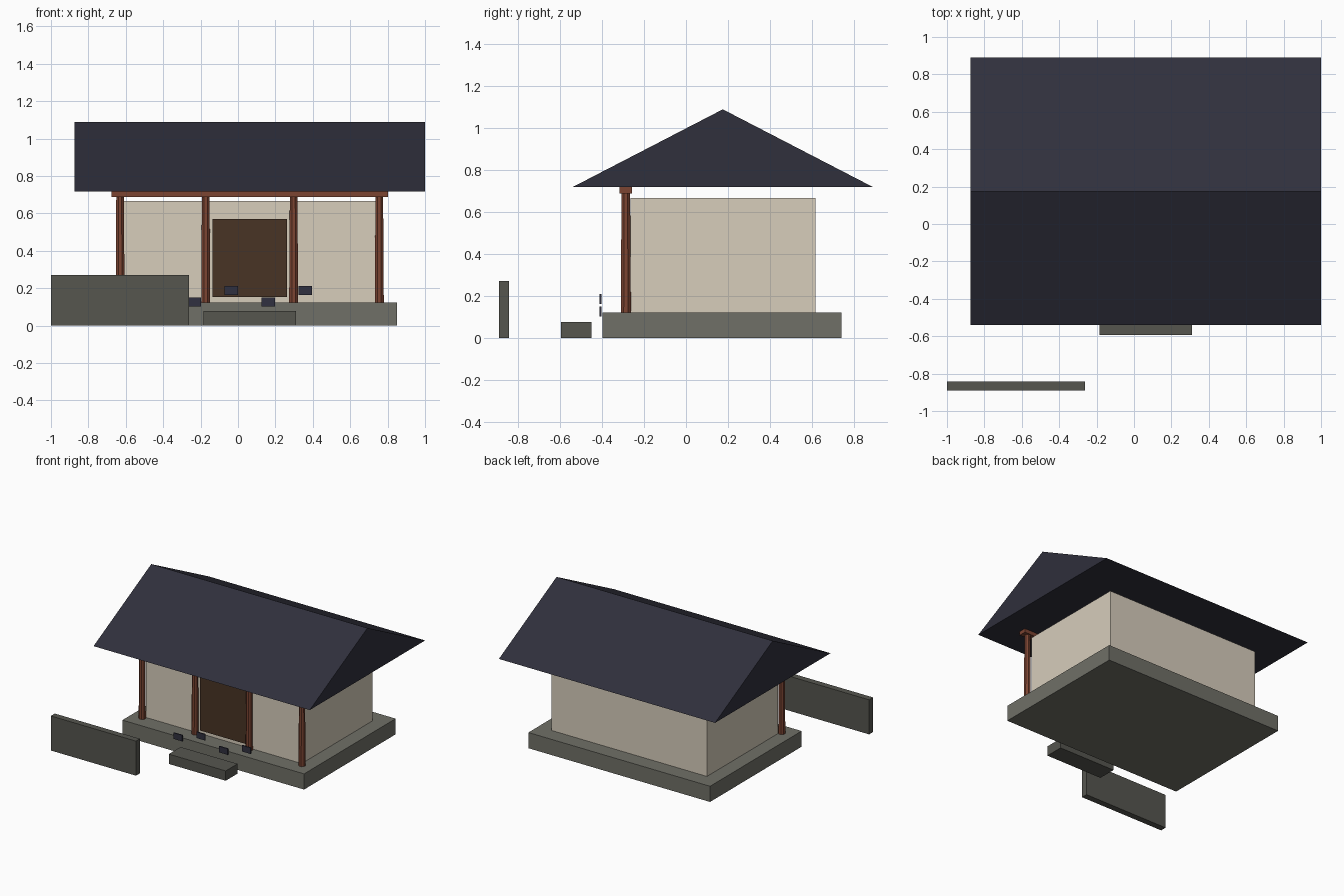
import bpy
import bmesh
from mathutils import Matrix

if "Cube" in bpy.data.objects:
    bpy.data.objects.remove(bpy.data.objects["Cube"])


def material(name, rgb):
    m = bpy.data.materials.new(name)
    m.diffuse_color = (*rgb, 1)
    m.use_nodes = True
    m.node_tree.nodes["Principled BSDF"].inputs["Base Color"].default_value = m.diffuse_color
    return m


TILE = material("dark_tile", (0.029, 0.029, 0.045))
PLASTER = material("plaster", (0.68, 0.61, 0.50))
TIMBER = material("red_timber", (0.20, 0.058, 0.032))
DOOR = material("door_wood", (0.065, 0.034, 0.018))
STONE = material("stone", (0.16, 0.16, 0.135))
DARK_STONE = material("dark_stone", (0.092, 0.092, 0.078))
PLAQUE = material("plaque_dark", (0.03, 0.03, 0.05))


def finish(name, bm, mat):
    bmesh.ops.recalc_face_normals(bm, faces=bm.faces)
    mesh = bpy.data.meshes.new(name)
    bm.to_mesh(mesh)
    bm.free()
    mesh.materials.append(mat)
    obj = bpy.data.objects.new(name, mesh)
    bpy.context.collection.objects.link(obj)
    return obj


def box(name, x, y, z, mat):
    """Box from (min, max) ranges on each axis."""
    bm = bmesh.new()
    size = [r[1] - r[0] for r in (x, y, z)]
    mid = [(r[0] + r[1]) / 2 for r in (x, y, z)]
    bmesh.ops.create_cube(bm, size=1, matrix=Matrix.Translation(mid) @ Matrix.Diagonal((*size, 1)))
    return finish(name, bm, mat)


def post(name, x, y, z0, z1):
    """Slightly tapered eight-sided column."""
    bm = bmesh.new()
    place = Matrix.Translation((x, y, (z0 + z1) / 2)) @ Matrix.Rotation(0.3927, 4, 'Z')
    bmesh.ops.create_cone(bm, cap_ends=True, segments=8, radius1=0.026, radius2=0.022,
                          depth=z1 - z0, matrix=place)
    return finish(name, bm, TIMBER)


CX = 0.0625  # centre line of the building

# Platform, hall and door
box("platform", (CX - 0.788, CX + 0.788), (-0.396, 0.738), (0, 0.123), STONE)
box("hall_walls", (CX - 0.675, CX + 0.675), (-0.263, 0.615), (0.123, 0.667), PLASTER)
box("door", (CX - 0.2, CX + 0.2), (-0.273, -0.25), (0.152, 0.57), DOOR)

# Porch posts and beam
for i, dx in enumerate((-0.693, -0.235, 0.235, 0.693)):
    post(f"porch_post_{i + 1}", CX + dx, -0.286, 0.123, 0.69)
box("porch_beam", (CX - 0.74, CX + 0.74), (-0.315, -0.257), (0.688, 0.722), TIMBER)

# Gable roof: triangular profile extruded along x
bm = bmesh.new()
profile = [(-0.54, 0.718), (0.89, 0.718), (0.175, 1.088)]
face = bm.faces.new([bm.verts.new((CX - 0.9375, y, z)) for y, z in profile])
new = bmesh.ops.extrude_face_region(bm, geom=[face])["geom"]
bmesh.ops.translate(bm, vec=(1.875, 0, 0),
                    verts=[g for g in new if isinstance(g, bmesh.types.BMVert)])
finish("gable_roof", bm, TILE)

# Small plaques in front of the platform, alternating in height
for i in range(4):
    x = CX + (i - 1.5) * 0.198
    z = 0.127 if i % 2 == 0 else 0.187
    z = (0.127, 0.187)[i % 2]
    box(f"plaque_{i + 1}", (x - 0.037, x + 0.037), (-0.411, -0.402), (z - 0.024, z + 0.024), PLAQUE)

# Entrance step and low garden wall
box("entrance_step", (CX - 0.247, CX + 0.247), (-0.594, -0.448), (0, 0.077), DARK_STONE)
box("garden_wall", (-1.0, -0.262), (-0.89, -0.841), (0, 0.271), DARK_STONE)
